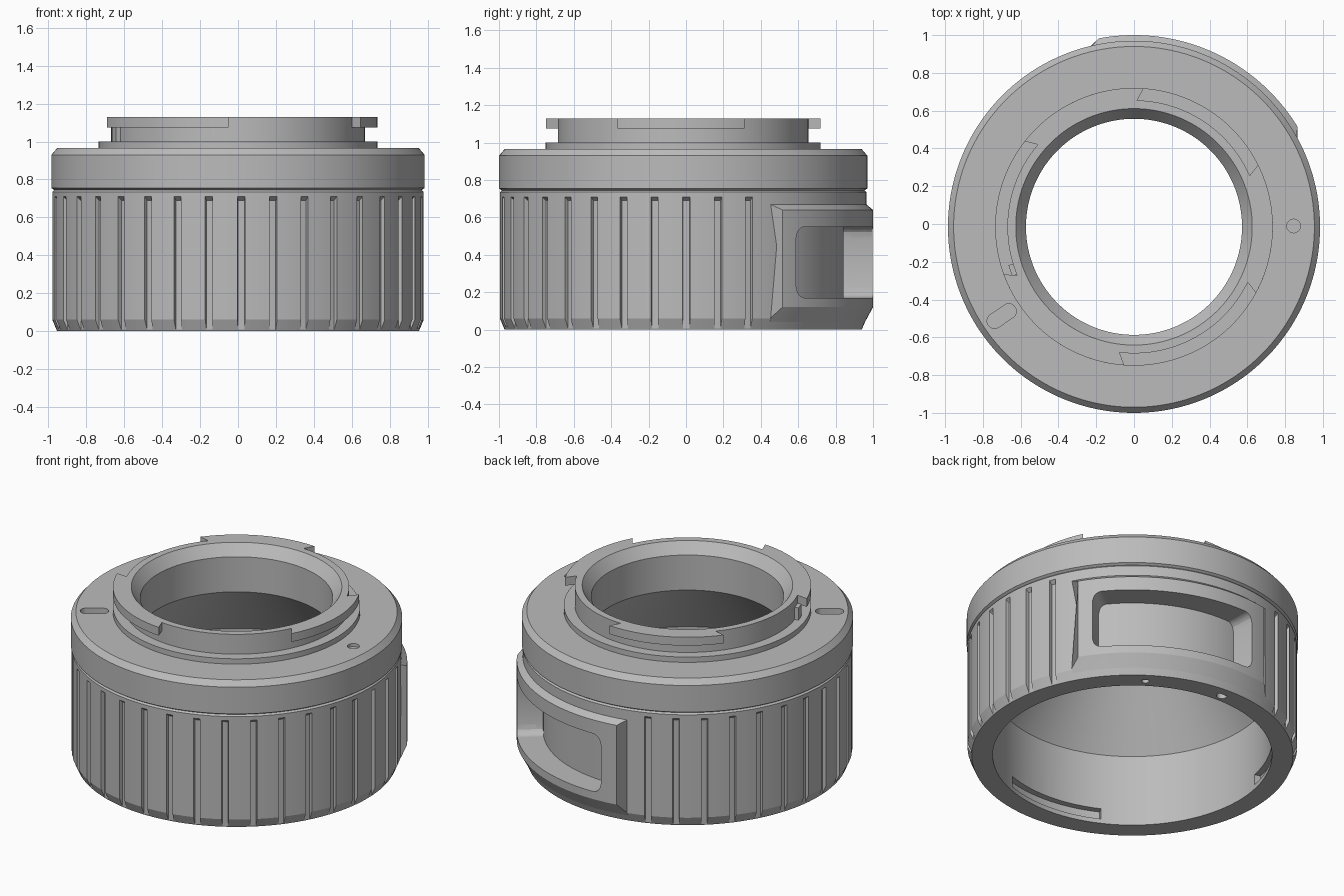
import bpy, bmesh, math

if "Cube" in bpy.data.objects:
    bpy.data.objects.remove(bpy.data.objects["Cube"], do_unlink=True)

CENTRE_Y = -0.015
STEPS = 180

grey = bpy.data.materials.new("satin_grey")
grey.use_nodes = True
grey.diffuse_color = (0.5, 0.5, 0.5, 1)
grey.node_tree.nodes["Principled BSDF"].inputs["Base Color"].default_value = (0.5, 0.5, 0.5, 1)


def finish(name, bm):
    bmesh.ops.recalc_face_normals(bm, faces=bm.faces)
    mesh = bpy.data.meshes.new(name)
    bm.to_mesh(mesh)
    bm.free()
    mesh.materials.append(grey)
    obj = bpy.data.objects.new(name, mesh)
    bpy.context.collection.objects.link(obj)
    return obj


def skin(bm, sections, closed):
    """Join sections of (angle, radius, height) points into a solid."""
    rings = [[bm.verts.new((r * math.cos(math.radians(a)),
                            r * math.sin(math.radians(a)) + CENTRE_Y, z))
              for a, r, z in sec] for sec in sections]
    pairs = list(zip(rings, rings[1:]))
    if closed:
        pairs.append((rings[-1], rings[0]))
    else:
        bm.faces.new(rings[0])
        bm.faces.new(rings[-1])
    for p, q in pairs:
        for i in range(len(p)):
            j = (i + 1) % len(p)
            bm.faces.new((p[i], p[j], q[j], q[i]))


def lathe(name, profile):
    bm = bmesh.new()
    skin(bm, [[(k * 360 / STEPS, r, z) for r, z in profile] for k in range(STEPS)], True)
    return finish(name, bm)


def add_sector(bm, start, end, profile, n):
    """Curved block; each profile point is (radius, height, end inset in degrees)."""
    mid, half = (start + end) / 2, (end - start) / 2
    sections = []
    for k in range(n + 1):
        s = 2 * k / n - 1
        points = profile(s) if callable(profile) else profile
        sections.append([(mid + (half - inset) * s, r, z) for r, z, inset in points])
    skin(bm, sections, False)


def sector(name, start, end, profile, n=30):
    bm = bmesh.new()
    add_sector(bm, start, end, profile, n)
    return finish(name, bm)


def box_profile(r0, r1, z0, z1, inset=0):
    return [(r0, z0, 0), (r1, z0, inset), (r1, z1, inset), (r0, z1, 0)]


def cut(targets, cutter):
    cutter.hide_render = True
    for obj in targets:
        mod = obj.modifiers.new("cut", "BOOLEAN")
        mod.operation, mod.solver, mod.object = "DIFFERENCE", "EXACT", cutter
        bpy.context.view_layer.objects.active = obj
        bpy.ops.object.modifier_apply(modifier=mod.name)
    bpy.data.objects.remove(cutter, do_unlink=True)


def pocket(angle, radius, half_width, half_length, z0, z1):
    """Round or radially long upright cutter."""
    bm = bmesh.new()
    a = math.radians(angle)
    loops = []
    for z in (z0, z1):
        loop = []
        for k in range(32):
            t = math.tau * (k + 0.5) / 32
            u = half_width * math.cos(t) + math.copysign(half_length, math.cos(t))
            v = half_width * math.sin(t)
            u += radius
            loop.append(bm.verts.new((u * math.cos(a) - v * math.sin(a),
                                      u * math.sin(a) + v * math.cos(a) + CENTRE_Y, z)))
        loops.append(loop)
        bm.faces.new(loop)
    for i in range(32):
        j = (i + 1) % 32
        bm.faces.new((loops[0][i], loops[0][j], loops[1][j], loops[1][i]))
    return finish("pocket_cutter", bm)


# Turned rings
grip = lathe("grip_barrel", [(0.83, 0), (0.955, 0), (0.98, 0.06), (0.98, 0.735),
                             (0.97, 0.745), (0.633, 0.745), (0.83, 0.47)])
ring = lathe("mount_ring", [(0.633, 0.745), (0.97, 0.745), (0.985, 0.755), (0.985, 0.93),
                            (0.955, 0.965), (0.572, 0.965), (0.572, 0.83)])
neck = lathe("bayonet_neck", [(0.572, 0.965), (0.735, 0.965), (0.735, 1.0), (0.67, 1.0),
                              (0.67, 1.13), (0.626, 1.13), (0.572, 1.06)])

# Raised window frame on the barrel
frame = sector("window_frame", 28.5, 103.5,
               [(0.9, 0, 0), (0.95, 0, 0), (0.985, 0.065, 0), (1.015, 0.12, 3),
                (1.015, 0.64, 3), (0.98, 0.67, 0), (0.9, 0.67, 0)], 60)

# Grip grooves, skipped under the frame
bm = bmesh.new()
for k in range(36):
    angle = 1 + 10 * k
    if not 25 < angle < 106:
        add_sector(bm, angle - 1, angle + 1,
                   [(0.958, -0.02, 0), (1.01, -0.02, -0.4), (1.01, 0.735, -0.4),
                    (0.958, 0.69, 0)], 2)
cut([grip], finish("groove_cutter", bm))

# Recessed window with rounded corners
WIN_START, WIN_END, CORNER = 36.5, 94.5, 0.06


def window_profile(s):
    edge = (1 - abs(s)) * math.radians(WIN_END - WIN_START) / 2
    d = max(0, CORNER - edge)
    c = CORNER - math.sqrt(CORNER ** 2 - d ** 2)
    return box_profile(0.858, 1.1, 0.17 + c, 0.55 - c)


cut([grip, frame], sector("window_cutter", WIN_START, WIN_END, window_profile, 116))

# Lens locking recesses inside the lower bore
for start in (3, 123, 243):
    cut([grip], sector("recess_cutter", start, start + 46, box_profile(0.8, 0.87, 0.03, 0.1)))

# Holes in the bottom rim
for angle, size in ((55, 0.022), (87, 0.032)):
    cut([grip], pocket(angle, 0.885, size, 0, -0.05, 0.06))

# Index dot and lock slot in the mount ring
cut([ring], pocket(0.3, 0.845, 0.036, 0, 0.945, 1.0))
cut([ring], pocket(214, 0.845, 0.04, 0.045, 0.925, 1.0))

# Bayonet tabs and stop
for i, (start, end) in enumerate(((-28.5, 26.5), (86, 142), (200, 266))):
    sector(f"bayonet_tab_{i + 1}", start, end, [
        (0.66, 1.075, 3), (0.735, 1.075, 0), (0.735, 1.13, 0), (0.66, 1.13, 3)])
sector("bayonet_stop", 197, 202, box_profile(0.65, 0.695, 0.99, 1.08), 4)

# Smooth round surfaces, crisp edges
for obj in bpy.context.view_layer.objects:
    obj.select_set(False)
for obj in bpy.context.collection.objects:
    if obj.type == "MESH" and grey.name in obj.data.materials:
        obj.select_set(True)
        bpy.context.view_layer.objects.active = obj
bpy.ops.object.shade_smooth_by_angle(angle=math.radians(20))
